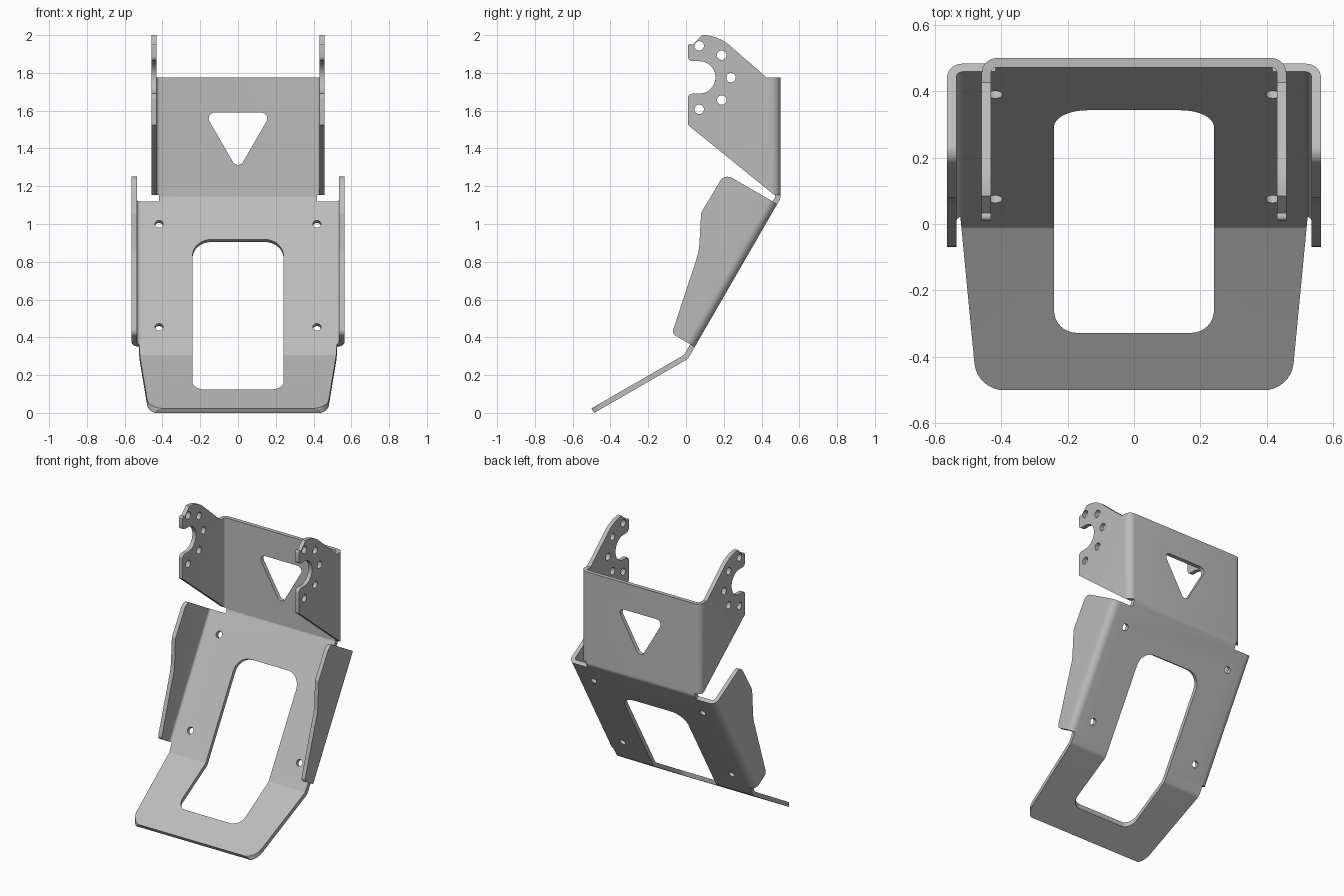
import bpy
import bmesh
import math
from mathutils import Vector

cube = bpy.data.objects.get("Cube")
if cube:
    bpy.data.objects.remove(cube, do_unlink=True)

T = 0.028                                   # sheet thickness
X, Y, Z = Vector((1, 0, 0)), Vector((0, 1, 0)), Vector((0, 0, 1))
ZERO = Vector((0, 0, 0))
BEND = Vector((0, 0.5, 1.135))              # fold between back plate and sloped plate
DOWN = Vector((0, -0.5, -math.sqrt(0.75)))  # down the sloped plate
OUT = Vector((0, -math.sqrt(0.75), 0.5))    # normal of the sloped plate

metal = bpy.data.materials.new("grey_metal")
metal.use_nodes = True
GREY = (0.5, 0.5, 0.5, 1)
metal.diffuse_color = GREY
metal.node_tree.nodes["Principled BSDF"].inputs["Base Color"].default_value = GREY


def rounded(corners, steps=8):
    """Outline from (u, v[, radius]) corners with filleted arcs."""
    out = []
    for i, c in enumerate(corners):
        p = Vector(c[:2])
        if len(c) < 3:
            out.append(p)
            continue
        d1 = (Vector(corners[i - 1][:2]) - p).normalized()
        d2 = (Vector(corners[(i + 1) % len(corners)][:2]) - p).normalized()
        half = d1.angle(d2) / 2
        mid = p + (d1 + d2).normalized() * c[2] / math.sin(half)
        start = p + d1 * c[2] / math.tan(half) - mid
        end = p + d2 * c[2] / math.tan(half) - mid
        sweep = math.pi - 2 * half
        for k in range(steps + 1):
            a = sweep * k / steps
            out.append(mid + (start * math.sin(sweep - a) + end * math.sin(a)) / math.sin(sweep))
    return out


def arc(cu, cv, r, a0, a1, n=16):
    angles = [math.radians(a0 + (a1 - a0) * k / n) for k in range(n + 1)]
    return [(cu + r * math.cos(a), cv + r * math.sin(a)) for a in angles]


def circle(cu, cv, r, n=24):
    return arc(cu, cv, r, 0, 360, n)[:-1]


def mirrored(corners):
    """Close a half outline by mirroring it across u = 0."""
    return corners + [(-c[0],) + tuple(c[1:]) for c in reversed(corners)]


def prism(name, outline, origin, a, b, w0, w1):
    """Extrude an outline lying in the a, b plane along a x b."""
    c = a.cross(b)
    bm = bmesh.new()
    rings = [[bm.verts.new(origin + a * p[0] + b * p[1] + c * w) for p in outline]
             for w in (w0, w1)]
    bm.faces.new(rings[0])
    bm.faces.new(rings[1])
    n = len(outline)
    for i in range(n):
        j = (i + 1) % n
        bm.faces.new((rings[0][i], rings[0][j], rings[1][j], rings[1][i]))
    bmesh.ops.recalc_face_normals(bm, faces=bm.faces)
    mesh = bpy.data.meshes.new(name)
    bm.to_mesh(mesh)
    bm.free()
    mesh.materials.append(metal)
    ob = bpy.data.objects.new(name, mesh)
    bpy.context.collection.objects.link(ob)
    return ob


def activate(ob):
    bpy.ops.object.select_all(action='DESELECT')
    ob.select_set(True)
    bpy.context.view_layer.objects.active = ob


def combine(ob, cutter, operation='DIFFERENCE'):
    cutter.hide_render = True
    mod = ob.modifiers.new("cut", 'BOOLEAN')
    mod.operation, mod.solver, mod.object = operation, 'EXACT', cutter
    activate(ob)
    bpy.ops.object.modifier_apply(modifier=mod.name)
    bpy.data.objects.remove(cutter, do_unlink=True)


def channel(half, base, rim, sign):
    """U section: base at v = base, arms reaching v = rim."""
    inner, floor = half - T, base + sign * T
    right = [(inner, floor, 0.018), (inner, rim), (half, rim), (half, base, 0.046)]
    return rounded(right + [(-c[0],) + c[1:] for c in reversed(right)])


# Upper bracket: back plate with two side ears
upper = prism("upper_bracket", channel(0.459, 0.5, 0.01, -1), ZERO, X, Y, 1.1, 2.05)
ear = rounded([(0.01, 1.525), (0.468, 1.153), (0.6, 1.153), (0.6, 1.775), (0.427, 1.775)])
ear += arc(0.085, 1.775, 0.225, 51, 90, 10)
ear += rounded([(0.01, 2.0, 0.012), (0.01, 1.862, 0.025), (0.07, 1.862)])[:-1]
ear += arc(0.07, 1.776, 0.086, 90, -90, 20)
ear += rounded([(0.07, 1.69), (0.01, 1.69, 0.025), (0.01, 1.525)])[1:-1]
combine(upper, prism("ear_shape", ear, ZERO, Y, Z, -0.7, 0.7), 'INTERSECT')

# Ear bolt holes on an arc around the notch
for ang in (-90, -45, 0, 45, 90):
    a = math.radians(ang)
    hole = circle(0.07 + 0.168 * math.cos(a), 1.775 + 0.168 * math.sin(a), 0.025)
    combine(upper, prism("ear_hole", hole, ZERO, Y, Z, -0.7, 0.7))

# Triangular opening in the back plate
triangle = rounded([(-0.178, 1.59, 0.031), (0.178, 1.59, 0.031), (0, 1.282, 0.031)])
combine(upper, prism("triangle_cut", triangle, ZERO, X, Z, -0.7, -0.3))

# Sloped plate with two side wings
lower = prism("sloped_plate", channel(0.563, 0, 0.45, 1), BEND, X, OUT, -1.1, 1.1)
wing = rounded([(0.034, -0.1), (0.034, 0.322, 0.045), (0.275, 0.326, 0.04),
                (0.46, 0.233, 0.3), (0.907, 0.14, 0.03), (0.907, -0.1)])
combine(lower, prism("wing_shape", wing, BEND, DOWN, OUT, -0.8, 0.8), 'INTERSECT')

# Window and mounting holes in the sloped plate
window = rounded(mirrored([(0.241, 1.2), (0.241, 0.266, 0.1)]))
combine(lower, prism("window_cut", window, BEND, X, DOWN, -0.1, 0.1))
for x in (-0.418, 0.418):
    for s in (0.172, 0.802):
        combine(lower, prism("mount_hole", circle(x, s, 0.022), BEND, X, DOWN, -0.1, 0.1))

# Neck strip folding between the back plate and the sloped plate
tip = BEND + DOWN * 0.034
tip_in = tip + OUT * T
fold = rounded([(0.5, 1.153), (0.5, 1.135, 0.046), tip.yz, tip_in.yz,
                (0.5 - T, 1.1425, 0.018), (0.5 - T, 1.153)])
neck = prism("neck_strip", fold, ZERO, Y, Z, -0.417, 0.417)

# Toe plate: bent strip trimmed to a tapered outline
top = BEND + DOWN * 0.907
top_in = top + OUT * T
bent = rounded([top.yz, (0.01, 0.286, 0.046), (-0.486, 0), (-0.5, 0.0242),
                (-0.0105, 0.3065, 0.018), top_in.yz])
toe = prism("toe_plate", bent, ZERO, Y, Z, -0.6, 0.6)
taper = rounded(mirrored([(0.525, 0.2), (0.523, 0.02), (0.473, -0.501, 0.09)]))
combine(toe, prism("toe_shape", taper, ZERO, X, Y, -0.2, 0.6), 'INTERSECT')
opening = rounded(mirrored([(0.241, 0.3), (0.241, -0.328, 0.068)]))
combine(toe, prism("toe_window", opening, ZERO, X, Y, -0.2, 0.6))

for ob in (upper, lower, neck, toe):
    activate(ob)
    bpy.ops.object.shade_smooth_by_angle(angle=math.radians(30))
